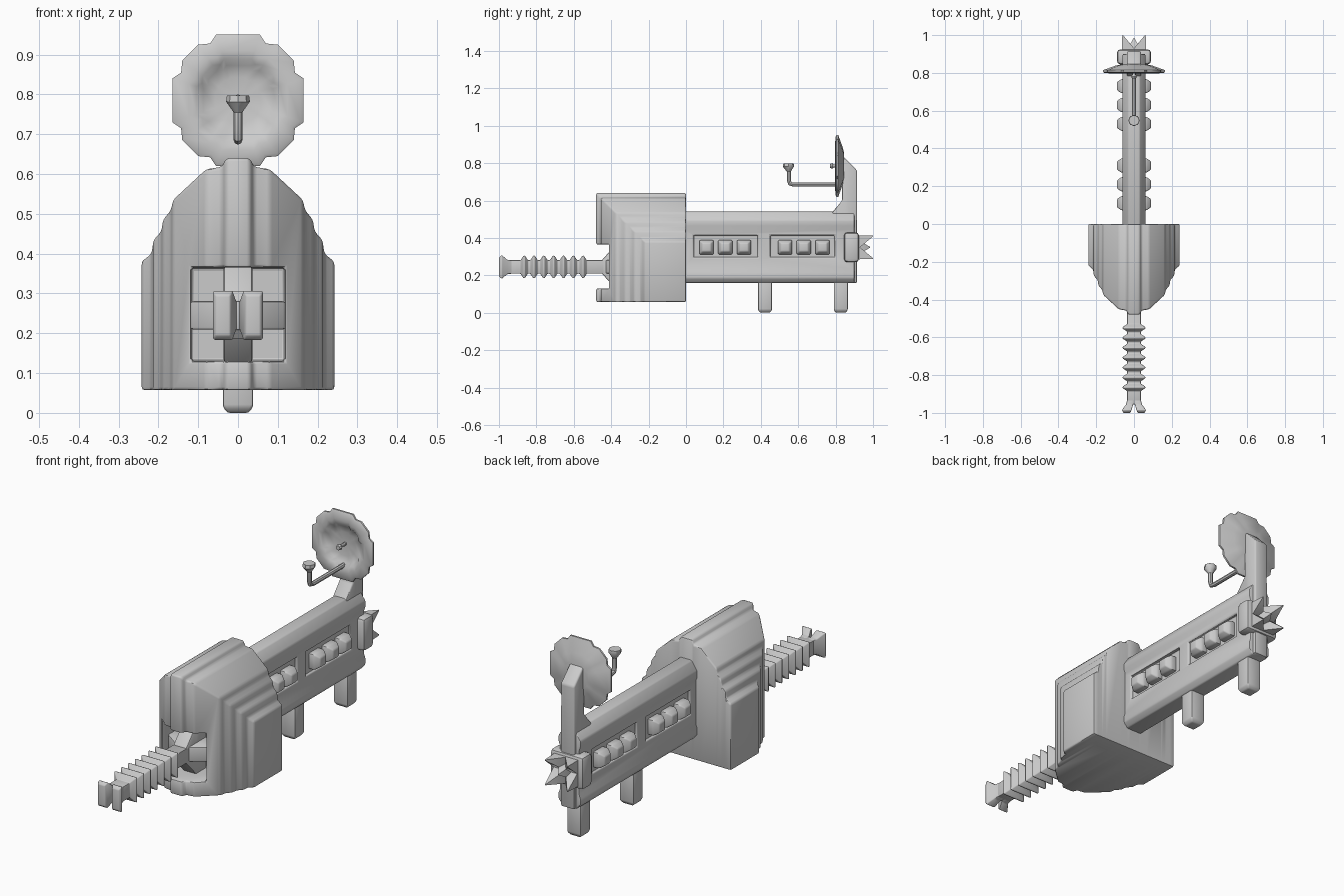
import bpy, bmesh, math
from mathutils import Vector

if "Cube" in bpy.data.objects:
    bpy.data.objects.remove(bpy.data.objects["Cube"], do_unlink=True)

grey = bpy.data.materials.new("plain grey")
grey.use_nodes = True
colour = (0.6, 0.6, 0.6, 1)
grey.diffuse_color = colour
grey.node_tree.nodes["Principled BSDF"].inputs["Base Color"].default_value = colour


def loft(name, rings, bevel=0.0, closed=False, cutters=()):
    """Skin a row of equal rings, cap the ends, cut and round the edges."""
    bm = bmesh.new()
    rows = [[bm.verts.new(p) for p in ring] for ring in rings]
    n = len(rows[0])
    for a, b in zip(rows, rows[1:]):
        for i in range(n):
            j = (i + 1) % n
            bm.faces.new((a[i], a[j], b[j], b[i]))
    bm.faces.new(rows[0])
    bm.faces.new(rows[-1])
    bmesh.ops.recalc_face_normals(bm, faces=bm.faces)
    mesh = bpy.data.meshes.new(name)
    bm.to_mesh(mesh)
    bm.free()
    ob = bpy.data.objects.new(name, mesh)
    bpy.context.collection.objects.link(ob)
    mesh.materials.append(grey)
    bpy.ops.object.select_all(action='DESELECT')
    ob.select_set(True)
    bpy.context.view_layer.objects.active = ob
    for cutter in cutters:
        mod = ob.modifiers.new("cut", 'BOOLEAN')
        mod.operation = 'DIFFERENCE'
        mod.solver = 'EXACT'
        mod.object = cutter
        bpy.ops.object.modifier_apply(modifier=mod.name)
        bpy.data.objects.remove(cutter, do_unlink=True)
    if bevel:
        mod = ob.modifiers.new("round", 'BEVEL')
        mod.width = bevel
        mod.segments = 2
        mod.angle_limit = math.radians(25)
        bpy.ops.object.modifier_apply(modifier=mod.name)
    bpy.ops.object.shade_smooth_by_angle(angle=math.radians(40))
    return ob


def rect(y, x0, x1, z0, z1):
    return [(x0, y, z0), (x1, y, z0), (x1, y, z1), (x0, y, z1)]


def box(name, x, y, z, bevel=0.0):
    return loft(name, [rect(v, x[0], x[1], z[0], z[1]) for v in y], bevel)


def tube(name, path, radius, sides=8):
    """Round rod along a path in the middle plane; radius may vary."""
    rings = []
    for k, (y, z) in enumerate(path):
        p = path[max(k - 1, 0)]
        q = path[min(k + 1, len(path) - 1)]
        d = Vector((0, q[0] - p[0], q[1] - p[1])).normalized()
        up = Vector((1, 0, 0)).cross(d)
        rings.append([Vector((0, y, z)) + radius[k] * (
            math.cos(t) * Vector((1, 0, 0)) + math.sin(t) * up)
            for t in (math.tau * i / sides for i in range(sides))])
    return loft(name, rings)


# Head: stepped slices whose front and top recede together
steps = [(.242, .38), (.217, .40), (.212, .435), (.193, .455), (.188, .485),
         (.168, .51), (.163, .535), (.08, .612), (.04, .618), (.03, .64)]
slices = [(-x, z) for x, z in steps] + steps[::-1]
mouth = box("mouth_cutter", (-.118, .118), (-.6, -.3), (.13, .365))
loft("head", [[(x, 0, .057), (x, .16 - z, .057), (x, .16 - z, z), (x, 0, z)]
              for x, z in slices], .008, cutters=[mouth])

# Cross brace inside the mouth
MID = .245
loft("upright_brace", [rect(-.45, -.036, .036, MID - .036, MID + .036),
                       rect(-.37, -.036, .036, .125, .37),
                       rect(-.29, -.036, .036, .125, .37)], .008)
loft("cross_brace", [rect(-.43, -.036, .036, MID - .036, MID + .036),
                     rect(-.37, -.12, .12, MID - .036, MID + .036),
                     rect(-.29, -.12, .12, MID - .036, MID + .036)], .008)

# Ribbed tongue with a two pronged tip
core, rib = .036, .06
stations = [(-.955, core), (-.89, core)]
for i in range(7):
    y = -.865 + i * .0525
    stations += [(y - .02, core), (y - .004, rib), (y + .004, rib), (y + .02, core)]
stations.append((-.4, core))
loft("ribbed_tongue", [rect(y, -h, h, MID - h, MID + h) for y, h in stations], .003)
for side, s in (("right", -1), ("left", 1)):
    loft(side + "_tongue_prong",
         [rect(y, s * a, s * b, MID - h, MID + h) for y, a, b, h in
          ((-1, .02, .056, .05), (-.985, .013, .064, .063),
           (-.955, .004, .042, .038), (-.93, .002, .036, .036))], .004)

# Long body with a narrow top rail and recessed side panels
half = [(.04, .16), (.06, .185), (.06, .215), (.053, .235), (.053, .445),
        (.06, .465), (.06, .495), (.03, .54)]
section = half + [(-x, z) for x, z in reversed(half)]
panels = [box("panel_cutter", (s * .038, s * .1), (y, y + .345), (.295, .415))
          for s in (-1, 1) for y in (.04, .45)]
loft("body", [[(x, y, z) for x, z in section] for y in (-.02, .9)], .006, cutters=panels)

# Rounded studs in the panels
for side, s in (("right", -1), ("left", 1)):
    for bank in (.11, .53):
        for i in range(3):
            y = bank + i * .1
            loft(side + "_stud",
                 [[(s * x, y - h, .35 - h), (s * x, y + h, .35 - h),
                   (s * x, y + h, .35 + h), (s * x, y - h, .35 + h)]
                  for x, h in ((.03, .038), (.066, .038), (.09, .022))], .006)

# Legs
for name, y in (("front_leg", .385), ("rear_leg", .79)):
    loft(name, [[(x * k, y + .0375 + d * k, z) for x, d in
                 ((-.038, -.0375), (.038, -.0375), (.038, .0375), (-.038, .0375))]
                for z, k in ((0, .7), (.015, 1), (.18, 1))], .006)

# Rear post carrying the dish
post = [(.78, .16), (.915, .16), (.915, .76), (.835, .84), (.835, .6), (.78, .535)]
loft("rear_post", [[(x, y, z) for y, z in post] for x in (-.037, .037)], .008)

# Rear block and its cluster of spikes
box("rear_block", (-.09, .09), (.845, .925), (.27, .43), .018)


def spike(name, x, z, tip, reach):
    loft(name, [rect(y, x + dx - h, x + dx + h, z + dz - h, z + dz + h)
                for y, dx, dz, h in ((.9, 0, 0, .034), (.93, 0, 0, .032),
                                     (reach, tip[0], tip[1], .002))])


spike("middle_spike", 0, .35, (0, 0), .985)
for sx in (-1, 1):
    for sz in (-1, 1):
        spike("corner_spike", sx * .032, .35 + sz * .032,
              (sx * .028, sz * .028), 1)

# Scalloped dish, hollow toward the front
arc = [(.055, .165), (.07, .143), (.1, .14), (.14, .1), (.143, .07), (.165, .055)]
rim = []
for x, z in arc:
    rim.append((x, z))
outline = (rim + [(x, -z) for x, z in reversed(rim)]
           + [(-x, -z) for x, z in rim] + [(-x, z) for x, z in reversed(rim)])
profile = [(.15, .827), (.35, .824), (.53, .818), (.63, .802), (.75, .797), (.95, .8),
           (1, .805), (1, .814), (.9, .82), (.6, .838), (.4, .846)]
loft("dish", [[(x * k, y, .785 + z * k) for x, z in outline] for k, y in profile])

# Feed arm with a small cup, and the pin in the dish centre
tube("feed_arm", [(.83, .685), (.575, .685), (.556, .69), (.55, .71), (.55, .765)],
     [.011] * 5)
tube("feed_cup", [(.55, .755), (.548, .782), (.548, .797)], [.011, .03, .028])
tube("centre_pin", [(.835, .785), (.79, .785), (.782, .785), (.77, .785)],
     [.008, .008, .015, .011])
